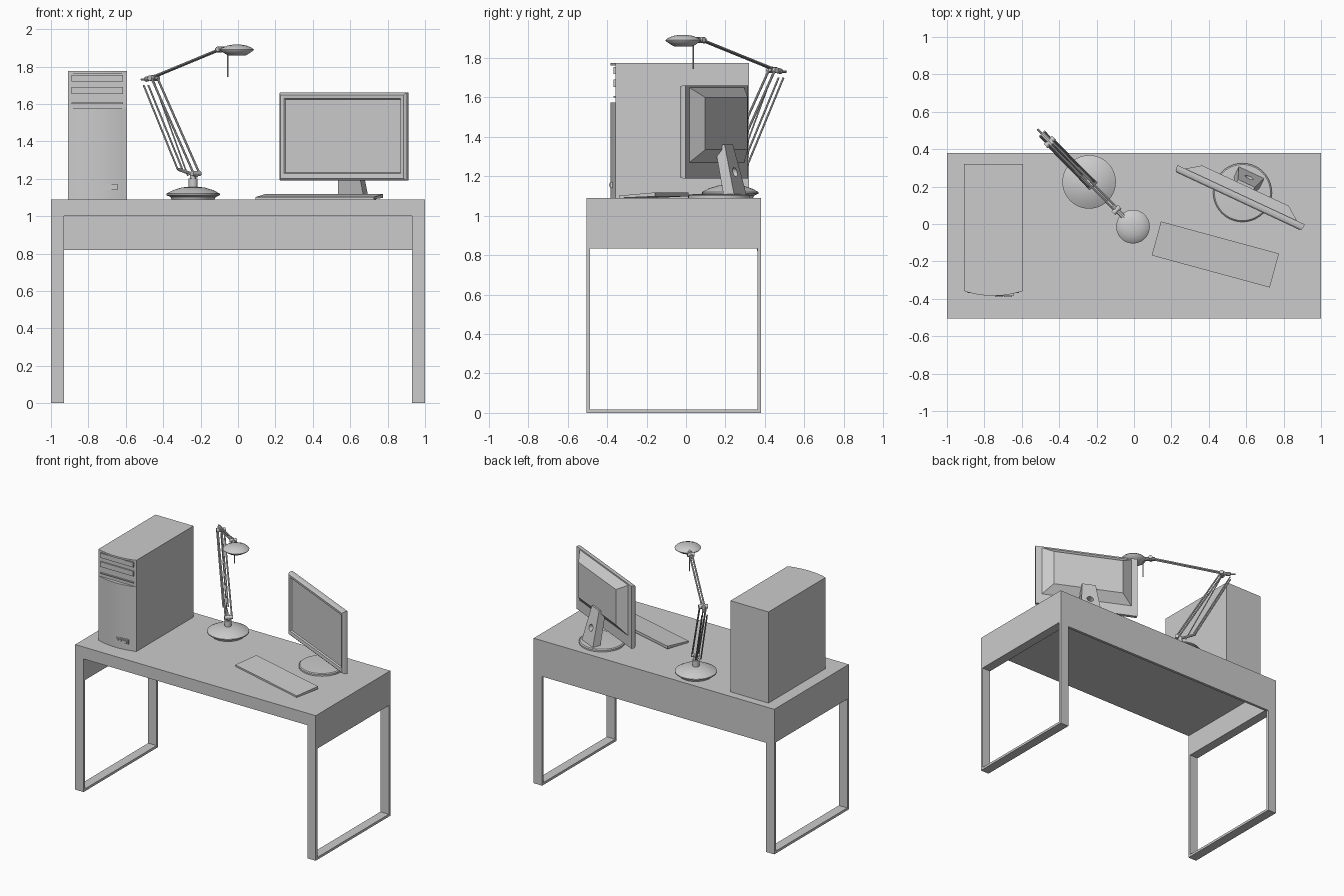
import bpy, bmesh, math
from mathutils import Matrix, Vector

cube = bpy.data.objects.get("Cube")
if cube:
    bpy.data.objects.remove(cube, do_unlink=True)

grey = bpy.data.materials.new("light_grey")
grey.use_nodes = True
grey.diffuse_color = (0.6, 0.6, 0.6, 1)
grey.node_tree.nodes["Principled BSDF"].inputs["Base Color"].default_value = (0.6, 0.6, 0.6, 1)
TOP = 1.09


def finish(name, bm, matrix=None, smooth=False):
    bmesh.ops.recalc_face_normals(bm, faces=bm.faces)
    mesh = bpy.data.meshes.new(name)
    bm.to_mesh(mesh)
    bm.free()
    mesh.materials.append(grey)
    ob = bpy.data.objects.new(name, mesh)
    bpy.context.collection.objects.link(ob)
    if matrix:
        ob.matrix_world = matrix
    if smooth:
        bpy.ops.object.select_all(action='DESELECT')
        ob.select_set(True)
        bpy.context.view_layer.objects.active = ob
        bpy.ops.object.shade_smooth_by_angle(angle=math.radians(35))
    return ob


def box(name, x, y, z, matrix=None):
    bm = bmesh.new()
    bmesh.ops.create_cube(bm, size=1)
    for v in bm.verts:
        v.co = [(r[0] + r[1]) / 2 + c * (r[1] - r[0]) for r, c in zip((x, y, z), v.co)]
    return finish(name, bm, matrix)


def loft(name, rings, matrix=None, smooth=False):
    """Skin a list of equal-length rings and cap both ends."""
    bm = bmesh.new()
    loops = [[bm.verts.new(p) for p in ring] for ring in rings]
    for a, b in zip(loops, loops[1:]):
        for i in range(len(a)):
            j = (i + 1) % len(a)
            bm.faces.new((a[i], a[j], b[j], b[i]))
    bm.faces.new(loops[0])
    bm.faces.new(loops[-1])
    return finish(name, bm, matrix, smooth)


def lathe(name, profile, centre, sides=32):
    turns = [2 * math.pi * i / sides for i in range(sides)]
    rings = [[(r * math.cos(t), r * math.sin(t), z) for t in turns] for r, z in profile]
    return loft(name, rings, Matrix.Translation(centre), True)


def rod(name, a, b, r, sides=10):
    a, b = Vector(a), Vector(b)
    bm = bmesh.new()
    bmesh.ops.create_cone(bm, cap_ends=True, segments=sides, radius1=r, radius2=r, depth=(b - a).length)
    turn = (b - a).to_track_quat('Z', 'Y').to_matrix().to_4x4()
    return finish(name, bm, Matrix.Translation((a + b) / 2) @ turn, True)


def rect(x, z, y):
    return [(x[0], y, z[0]), (x[1], y, z[0]), (x[1], y, z[1]), (x[0], y, z[1])]


# Desk: top, rear panel, side aprons and flat-bar leg frames
FRONT, BACK = -0.505, 0.38
box("desk_top", (-1, 1), (FRONT, BACK), (1.0, TOP))
box("desk_back_panel", (-0.93, 0.93), (BACK - 0.02, BACK), (0.82, 1.0))
for side, x in (("right", (-1, -0.93)), ("left", (0.93, 1))):
    box(side + "_apron", x, (FRONT, BACK), (0.835, 1.0))
    box(side + "_front_leg", x, (FRONT, FRONT + 0.018), (0, 0.835))
    box(side + "_back_leg", x, (BACK - 0.018, BACK), (0, 0.835))
    box(side + "_foot_bar", x, (FRONT + 0.018, BACK - 0.018), (0, 0.018))

# Computer tower with a bowed front and recessed drive bays
TX, HALF = -0.752, 0.158
box("tower_body", (TX - HALF, TX + HALF), (-0.358, 0.32), (TOP, 1.775))


def bowed(name, z0, z1):
    steps = [i / 6 - 1 for i in range(13)]
    arc = [(TX + HALF * s, -0.358 - 0.026 * (1 - s * s)) for s in steps]
    return loft(name, [[(x, y, z) for x, y in arc] for z in (z0, z1)], None, True)


bowed("tower_front_panel", TOP, 1.575)
bowed("tower_front_cap", 1.762, 1.775)
for name, z0, z1 in (("upper_drive", 1.72, 1.755), ("lower_drive", 1.652, 1.69), ("card_slot", 1.60, 1.607)):
    box(name, (TX - 0.138, TX + 0.138), (-0.368, -0.355), (z0, z1))
box("port_plate", (TX, TX + 0.108), (-0.386, -0.36), (1.14, 1.172))
for i in range(4):
    x = TX + 0.008 + i * 0.024
    box("port", (x, x + 0.02), (-0.39, -0.38), (1.149, 1.163))

# Monitor, built in its own frame and turned toward the chair
MON = Matrix.Translation((0.565, 0.14, 0)) @ Matrix.Rotation(math.radians(-25), 4, 'Z')
W, Z0, Z1 = 0.375, 1.19, 1.66


def frame(inset, y, low=0.0):
    return rect((-W + inset, W - inset), (Z0 + inset + low, Z1 - inset), y)


panel = loft("monitor_panel", [
    frame(0.036, -0.008, 0.008), frame(0.03, -0.018, 0.008), frame(0.012, -0.02),
    frame(0.003, -0.012), frame(0, 0.0), frame(0, 0.018)], MON)
loft("monitor_back_shell", [
    rect((-0.33, 0.33), (1.27, 1.65), 0.018),
    rect((-0.255, 0.255), (1.335, 1.60), 0.072)], MON)

# Monitor stand: disc and leaning neck with a cable hole
lathe("stand_disc", [(0.157, 0), (0.157, 0.012), (0.15, 0.018), (0.08, 0.022)], (0.58, 0.168, TOP), 40)
neck = loft("stand_neck", [
    [(-0.075, 0.09, 1.105), (0.075, 0.09, 1.105), (0.075, 0.15, 1.105), (-0.075, 0.15, 1.105)],
    [(-0.05, 0.03, 1.36), (0.05, 0.03, 1.36), (0.05, 0.085, 1.36), (-0.05, 0.085, 1.36)]], MON)
cutter = rod("cable_hole_cutter", MON @ Vector((0, 0, 1.21)), MON @ Vector((0, 0.22, 1.23)), 0.024, 20)
cutter.hide_render = True
cutter.hide_set(True)
cut = neck.modifiers.new("cable_hole", 'BOOLEAN')
cut.operation = 'DIFFERENCE'
cut.solver = 'EXACT'
cut.object = cutter

# Keyboard: thin wedge
KEY = Matrix.Translation((0.435, -0.163, TOP)) @ Matrix.Rotation(math.radians(-15.2), 4, 'Z')
loft("keyboard", [[(x, -0.094, 0), (x, 0.094, 0.008), (x, 0.094, 0.028), (x, -0.094, 0.012)]
                  for x in (-0.327, 0.327)], KEY)


# Desk lamp: points are given in the plane of its arm
def lamp(u, z, v=0.0):
    return Vector((-0.24 + 0.7 * u + 0.714 * v, 0.225 - 0.714 * u + 0.7 * v, z))


lathe("lamp_base", [(0.115, 0), (0.12, 0.012), (0.143, 0.022), (0.143, 0.03), (0.11, 0.048),
                    (0.065, 0.062), (0.03, 0.067)], lamp(0, TOP), 40)
rod("lamp_stem", lamp(0, 1.14), lamp(0, 1.20), 0.024, 16)
rod("lamp_stem_collar", lamp(0, 1.20), lamp(0, 1.235), 0.016, 16)
rod("lamp_lower_pivot", lamp(0.02, 1.228, -0.03), lamp(0.02, 1.228, 0.03), 0.014, 12)
rod("lamp_lower_bracket", lamp(0.03, 1.215), lamp(-0.11, 1.25), 0.009)
rod("lamp_elbow_pivot", lamp(-0.30, 1.738, -0.032), lamp(-0.30, 1.738, 0.032), 0.015, 12)
rod("lamp_elbow_bracket", lamp(-0.28, 1.745), lamp(-0.36, 1.732), 0.014)
rod("lamp_elbow_tail", lamp(-0.35, 1.732), lamp(-0.395, 1.73), 0.006)
for v in (-0.022, 0.022):
    rod("lamp_lower_arm", lamp(0.025, 1.23, v), lamp(-0.295, 1.738, v), 0.006)
    rod("lamp_spring_rod", lamp(-0.10, 1.25, v * 0.8), lamp(-0.36, 1.70, v * 0.8), 0.005)
    rod("lamp_upper_arm", lamp(-0.30, 1.745, v * 0.4), lamp(0.20, 1.89, v * 0.4), 0.006)
rod("lamp_centre_rod", lamp(-0.04, 1.215), lamp(-0.30, 1.72), 0.004)
rod("lamp_head_pivot", lamp(0.21, 1.893, -0.024), lamp(0.21, 1.893, 0.024), 0.014, 12)
rod("lamp_head_neck", lamp(0.18, 1.888), lamp(0.28, 1.893), 0.014)
lathe("lamp_shade", [(0.045, -0.028), (0.058, -0.022), (0.088, -0.002), (0.09, 0.003),
                     (0.078, 0.014), (0.05, 0.025), (0.02, 0.03)], lamp(0.335, 1.887), 36)
rod("lamp_handle", lamp(0.265, 1.745), lamp(0.265, 1.885), 0.004, 8)
